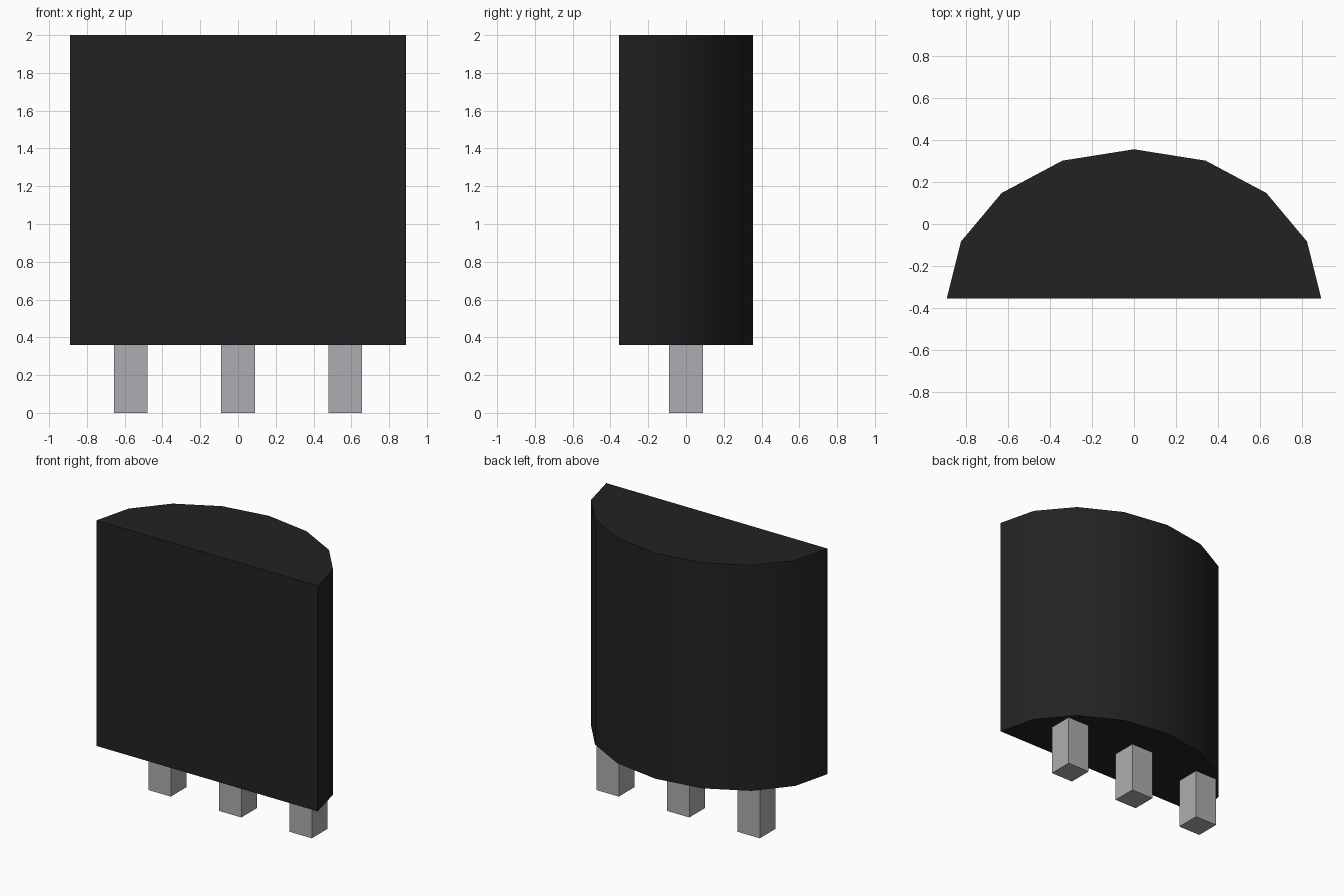
import bpy, bmesh, math

cube = bpy.data.objects.get("Cube")
if cube:
    bpy.data.objects.remove(cube, do_unlink=True)


def make_material(name, colour):
    mat = bpy.data.materials.new(name)
    mat.use_nodes = True
    mat.diffuse_color = colour
    mat.node_tree.nodes["Principled BSDF"].inputs["Base Color"].default_value = colour
    return mat


def extrude_profile(name, points, z0, z1, mat):
    """Solid prism from a counter-clockwise outline."""
    bm = bmesh.new()
    base = bm.faces.new([bm.verts.new((x, y, z0)) for x, y in points])
    top = bmesh.ops.extrude_face_region(bm, geom=[base], use_keep_orig=True)
    verts = [v for v in top["geom"] if isinstance(v, bmesh.types.BMVert)]
    bmesh.ops.translate(bm, verts=verts, vec=(0, 0, z1 - z0))
    bmesh.ops.recalc_face_normals(bm, faces=bm.faces)
    mesh = bpy.data.meshes.new(name)
    bm.to_mesh(mesh)
    bm.free()
    mesh.materials.append(mat)
    obj = bpy.data.objects.new(name, mesh)
    bpy.context.collection.objects.link(obj)
    return obj


black = make_material("black plastic", (0.016, 0.016, 0.016, 1))
metal = make_material("grey metal", (0.42, 0.42, 0.445, 1))

HALF_WIDTH, DEPTH, BODY_BOTTOM = 0.89, 0.71, 0.36

# Half-round body: flat front, eight-sided rounded back
steps = 8
outline = [(HALF_WIDTH * math.cos(math.pi * i / steps),
            DEPTH * math.sin(math.pi * i / steps) - DEPTH / 2)
           for i in range(steps + 1)]
body = extrude_profile("body", outline, BODY_BOTTOM, 2.0, black)
bpy.ops.object.select_all(action='DESELECT')
body.select_set(True)
bpy.context.view_layer.objects.active = body
bpy.ops.object.shade_smooth_by_angle(angle=math.radians(35))

# Three square pins below the body
r = 0.089
for name, x in (("right_pin", -0.567), ("middle_pin", 0), ("left_pin", 0.567)):
    square = [(x - r, -r), (x + r, -r), (x + r, r), (x - r, r)]
    extrude_profile(name, square, 0, BODY_BOTTOM, metal)
